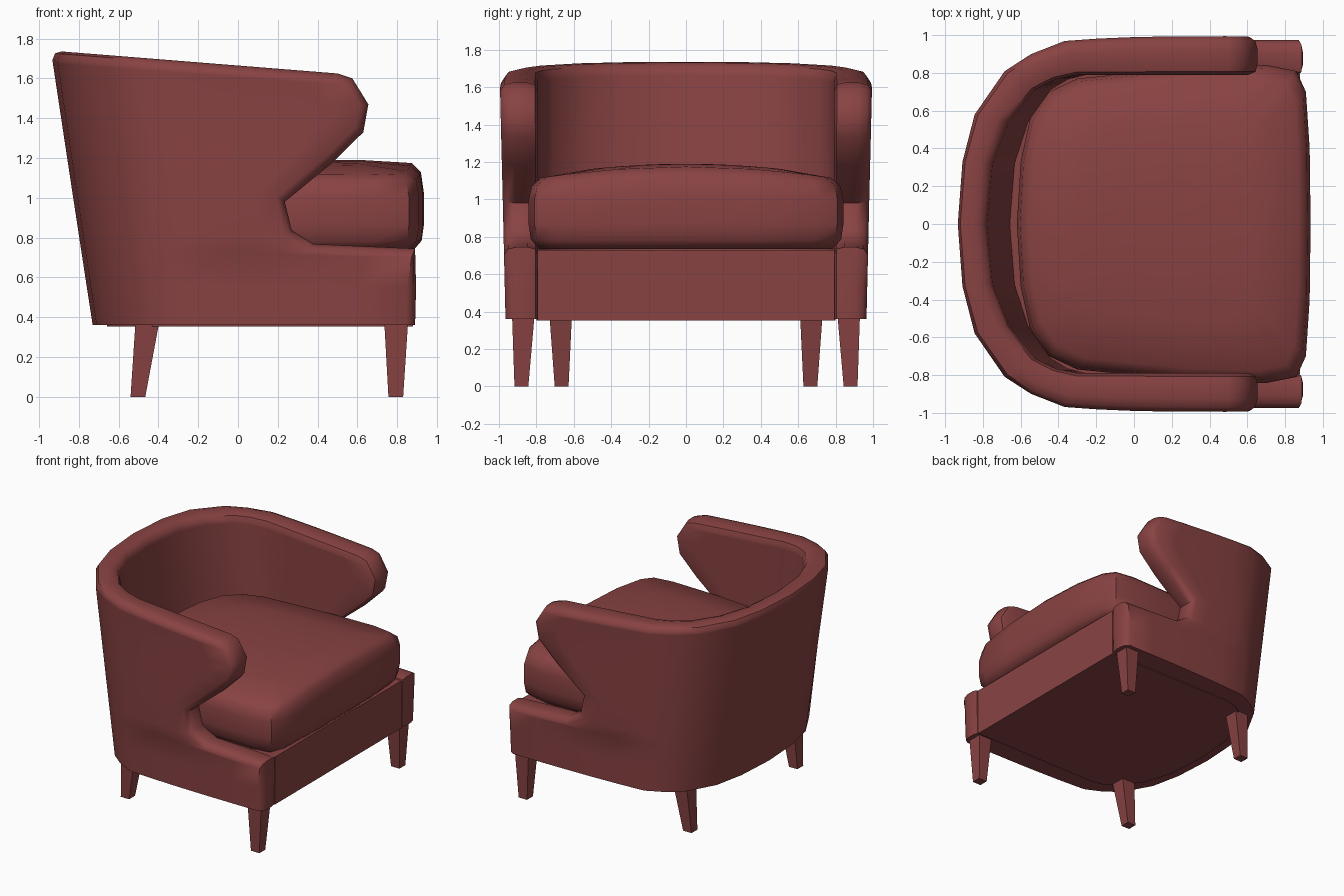
import bpy, bmesh, math
from mathutils import Vector

if "Cube" in bpy.data.objects:
    bpy.data.objects.remove(bpy.data.objects["Cube"])

mat = bpy.data.materials.new("dusty red fabric")
mat.diffuse_color = (0.25, 0.055, 0.055, 1)
mat.use_nodes = True
mat.node_tree.nodes["Principled BSDF"].inputs["Base Color"].default_value = mat.diffuse_color


def finish(name, bm, angle=40):
    """Turn a bmesh into a shaded, coloured object."""
    bmesh.ops.remove_doubles(bm, verts=bm.verts, dist=1e-5)
    bmesh.ops.recalc_face_normals(bm, faces=bm.faces)
    me = bpy.data.meshes.new(name)
    bm.to_mesh(me)
    bm.free()
    me.materials.append(mat)
    ob = bpy.data.objects.new(name, me)
    bpy.context.collection.objects.link(ob)
    bpy.ops.object.select_all(action='DESELECT')
    ob.select_set(True)
    bpy.context.view_layer.objects.active = ob
    bpy.ops.object.shade_smooth_by_angle(angle=math.radians(angle))
    return ob


def loft(bm, loops):
    """Skin closed loops and cap both ends."""
    rings = [[bm.verts.new(p) for p in lp] for lp in loops]
    for a, b in zip(rings, rings[1:]):
        n = len(a)
        for i in range(n):
            bm.faces.new((a[i], a[(i + 1) % n], b[(i + 1) % n], b[i]))
    bm.faces.new(rings[0][::-1])
    bm.faces.new(rings[-1])


def mirror_outline(half):
    """Half outline running from y = 0 to y = 0 -> full closed outline."""
    return half + [(x, -y) for x, y in reversed(half) if y > 0]


# --- wraparound shell: back, wings and arms in one wall ---
# front silhouette of the arm (x, z), from bottom to top
FRONT = [(.89, .36), (.895, .55), (.89, .745), (.38, .765), (.27, .83),
         (.235, .97), (.48, 1.18), (.63, 1.33), (.655, 1.47), (.575, 1.6), (.5, 1.625)]
OUTER = [(-.37, .97), (-.55, .9), (-.69, .81), (-.85, .58), (-.915, .33), (-.94, 0)]
INNER = [(-.30, .79), (-.42, .765), (-.53, .71), (-.67, .54), (-.755, .32), (-.785, 0)]
SIDE = 5


def inset_front(d):
    out = []
    for i, (x, z) in enumerate(FRONT):
        a, b = FRONT[max(i - 1, 0)], FRONT[min(i + 1, len(FRONT) - 1)]
        n = Vector((b[1] - a[1], a[0] - b[0])).normalized()
        out.append((x - d * n.x, z - d * n.y if i else z))
    return out


def layer(u, d):
    """Grid of points on the wall at depth u (0 outside, 1 inside)."""
    grid = []
    for xf, zf in inset_front(d):
        t = (zf - .36) / 1.265
        arc = []
        for (ox, oy), (ix, iy) in zip(OUTER, INNER):
            k = .777 + .223 * t
            yo = oy * (.965 + .035 * t)
            arc.append(((ox + (ix - ox) * u) * k, yo + (iy - yo) * u))
        y_out = .965 + .03 * t
        y_side = y_out + (.79 - y_out) * u
        x0, y0 = arc[0]
        half = []
        for j in range(SIDE):
            s = j / SIDE
            half.append((xf + (x0 - xf) * s, y_side + (y0 - y_side) * s ** 3))
        half += arc
        full = half + [(x, -y) for x, y in reversed(half[:-1])]
        # the wall rises gently towards the back
        grid.append([(x, y, zf + t * .115 * min(max((.5 - x) / 1.44, 0), 1)) for x, y in full])
    return grid


bm = bmesh.new()
layers = [[[bm.verts.new(p) for p in row] for row in layer(u, d)]
          for u, d in ((0, .045), (.12, .012), (.35, 0), (.7, 0), (.92, .012), (1, .05))]
R, C = len(FRONT), len(layers[0][0])
for g in (layers[0], layers[-1]):
    for i in range(R - 1):
        for j in range(C - 1):
            bm.faces.new((g[i][j], g[i][j + 1], g[i + 1][j + 1], g[i + 1][j]))
rim = ([(0, j) for j in range(C)] + [(i, C - 1) for i in range(1, R)]
       + [(R - 1, j) for j in range(C - 2, -1, -1)] + [(i, 0) for i in range(R - 2, 0, -1)])
for a, b in zip(layers, layers[1:]):
    for (i, j), (k, l) in zip(rim, rim[1:] + rim[:1]):
        bm.faces.new((a[i][j], a[k][l], b[k][l], b[i][j]))
loose = [v for v in bm.verts if not v.link_faces]
bmesh.ops.delete(bm, geom=loose, context='VERTS')
finish("wraparound_shell", bm, 45)

# --- seat base between the arms ---
half = [(.88, 0), (.88, .795)] + [(x * .84, y + .01 if y else 0) for x, y in INNER]
base = mirror_outline(half)
bm = bmesh.new()
loft(bm, [[(x, y, z) for x, y in base] for z in (.353, .73)])
finish("seat_base", bm, 30)

# --- crowned seat cushion, wider in front of the arms ---
half = [(.935, 0), (.93, .4), (.91, .7), (.86, .81), (.7, .842), (.3, .83),
        (-.3, .77), (-.45, .7), (-.55, .56), (-.6, .33), (-.62, 0)]
outline = mirror_outline(half)
loops = []
for s, z, crown in ((.93, .735, 0), (.985, .785, 0), (1, .87, 0), (1, 1.0, .02),
                    (.98, 1.07, .06), (.92, 1.105, .07), (.6, 1.115, .075), (.25, 1.12, .07)):
    loops.append([(.15 + (x - .15) * s, y * s, z + crown * (1 - (y * s / .84) ** 2))
                  for x, y in outline])
bm = bmesh.new()
loft(bm, loops)
finish("seat_cushion", bm, 50)

# --- tapered square legs ---
for name, top, foot in (("front_leg", (.795, .87), (.793, .88)),
                        ("back_leg", (-.455, .67), (-.503, .665))):
    for side, label in ((1, "left"), (-1, "right")):
        bm = bmesh.new()
        loft(bm, [[(cx + a * r, side * (cy + b * r), z)
                   for a, b in ((-1, -1), (1, -1), (1, 1), (-1, 1))]
                  for (cx, cy), r, z in ((foot, .037, 0), (top, .06, .38))])
        finish(f"{name}_{label}", bm, 30)
